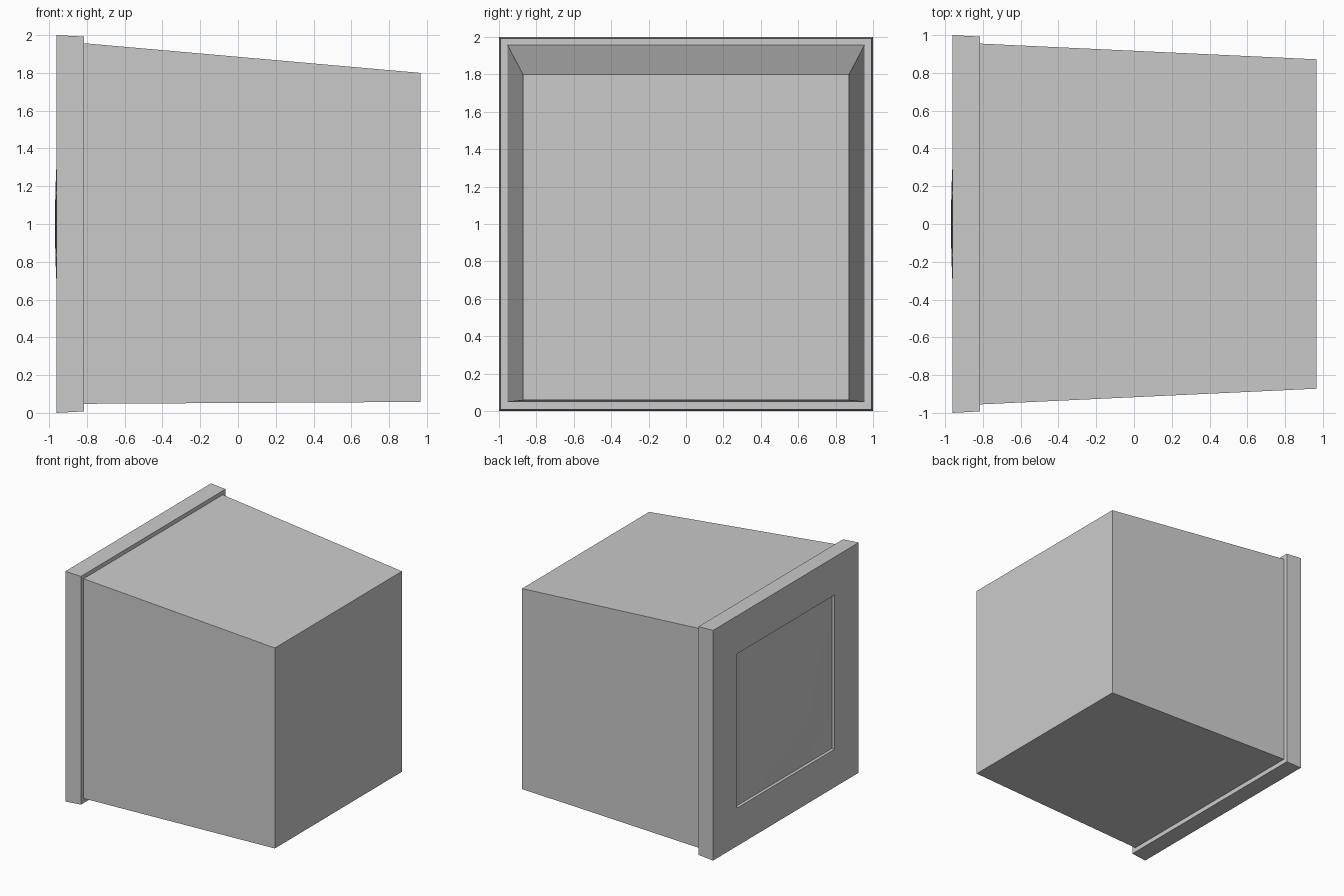
import bpy, bmesh

if "Cube" in bpy.data.objects:
    bpy.data.objects.remove(bpy.data.objects["Cube"])


def add_object(name, bm):
    bmesh.ops.recalc_face_normals(bm, faces=bm.faces)
    mesh = bpy.data.meshes.new(name)
    bm.to_mesh(mesh)
    bm.free()
    obj = bpy.data.objects.new(name, mesh)
    bpy.context.collection.objects.link(obj)
    return obj


def rectangular_shell(name, rings, cap_end=False):
    """Skin a run of rectangles, each (x, half width, bottom, top)."""
    bm = bmesh.new()
    loops = [[bm.verts.new((x, y, z)) for y, z in
              ((-w, lo), (w, lo), (w, hi), (-w, hi))]
             for x, w, lo, hi in rings]
    for a, b in zip(loops, loops[1:]):
        for i in range(4):
            j = (i + 1) % 4
            bm.faces.new((a[i], a[j], b[j], b[i]))
    if cap_end:
        bm.faces.new(loops[-1])
    return add_object(name, bm)


FRONT, SEAM, RECESS, HALF = -0.96, -0.815, -0.933, 0.67

# Bezel: rear ledge, outer rim, front face and screen recess
rectangular_shell("screen_bezel", [
    (SEAM, 0.955, 0.048, 1.957),
    (SEAM, 0.992, 0.008, 1.992),
    (FRONT, 1.0, 0.0, 2.0),
    (FRONT, HALF, 1 - HALF, 1 + HALF),
    (RECESS, HALF, 1 - HALF, 1 + HALF),
])

# Tapered rear housing
rectangular_shell("rear_housing", [
    (SEAM, 0.955, 0.048, 1.957),
    (0.965, 0.872, 0.058, 1.8),
], cap_end=True)

# Gently bulging screen glass
bm = bmesh.new()
bmesh.ops.create_grid(bm, x_segments=16, y_segments=16, size=HALF)
for v in bm.verts:
    u, t = v.co.x, v.co.y
    bulge = (1 - (u / HALF) ** 2) * (1 - (t / HALF) ** 2)
    v.co = (RECESS - 0.036 * bulge, -u, 1 + t)
for f in bm.faces:
    f.smooth = True
glass = add_object("screen_glass", bm)
# Make the glass face outward
if glass.data.polygons[0].normal.x > 0:
    glass.data.flip_normals()
